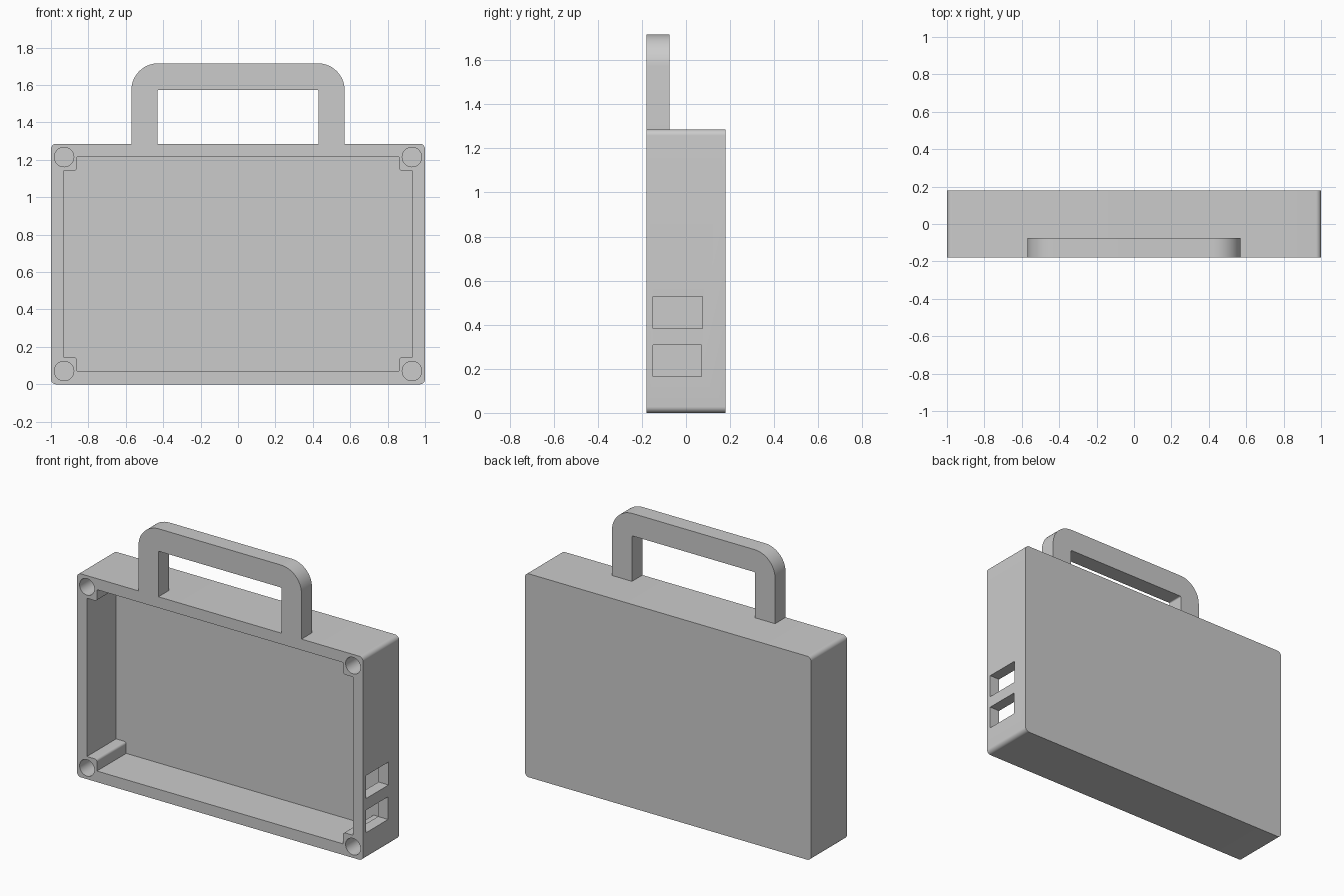
import bpy
import bmesh
from math import cos, pi, radians, sin
from mathutils import Vector

cube = bpy.data.objects.get("Cube")
if cube:
    bpy.data.objects.remove(cube, do_unlink=True)

FRONT, BACK, FLOOR = -0.18, 0.18, 0.112
HEIGHT = 1.286

grey = bpy.data.materials.new("matte_grey")
grey.use_nodes = True
colour = (0.6, 0.6, 0.6, 1)
grey.diffuse_color = colour
grey.node_tree.nodes["Principled BSDF"].inputs["Base Color"].default_value = colour


def rounded(corners, steps=10):
    """Turn right-angled (x, z, radius) corners into a rounded outline."""
    points = []
    for i, (x, z, r) in enumerate(corners):
        here = Vector((x, z))
        if r == 0:
            points.append(here)
            continue
        before = (Vector(corners[i - 1][:2]) - here).normalized() * r
        after = (Vector(corners[(i + 1) % len(corners)][:2]) - here).normalized() * r
        for k in range(steps + 1):
            t = pi / 2 * k / steps
            points.append(here + before * (1 - sin(t)) + after * (1 - cos(t)))
    return points


def circle(x, z, r, sides=40):
    turns = [2 * pi * k / sides for k in range(sides)]
    return [Vector((x + r * cos(t), z + r * sin(t))) for t in turns]


def rectangle(x0, x1, z0, z1, r=0):
    return rounded([(x0, z0, r), (x1, z0, r), (x1, z1, r), (x0, z1, r)])


def extrude(name, outline, y0, y1):
    """Extrude an x-z outline along y."""
    bm = bmesh.new()
    face = bm.faces.new([bm.verts.new((p.x, y0, p.y)) for p in outline])
    geom = bmesh.ops.extrude_face_region(bm, geom=[face])["geom"]
    verts = [g for g in geom if isinstance(g, bmesh.types.BMVert)]
    bmesh.ops.translate(bm, verts=verts, vec=(0, y1 - y0, 0))
    bmesh.ops.recalc_face_normals(bm, faces=bm.faces)
    mesh = bpy.data.meshes.new(name)
    bm.to_mesh(mesh)
    bm.free()
    mesh.materials.append(grey)
    obj = bpy.data.objects.new(name, mesh)
    bpy.context.collection.objects.link(obj)
    return obj


def cut(target, cutter):
    """Subtract the cutter, then remove it."""
    cutter.hide_render = True
    mod = target.modifiers.new("cut", "BOOLEAN")
    mod.operation, mod.solver, mod.object = "DIFFERENCE", "EXACT", cutter
    bpy.context.view_layer.objects.active = target
    bpy.ops.object.modifier_apply(modifier=mod.name)
    bpy.data.objects.remove(cutter, do_unlink=True)


# Case body
body = extrude("case_body", rectangle(-1, 1, 0, HEIGHT, 0.028), FRONT, BACK)

# Open cavity, stepped inward around the four screw posts
right_top = [(0.93, 0.5, 0), (0.86, 0.5, 0.015), (0.86, 0.573, 0)]
top = right_top + [(-x, z, r) for x, z, r in reversed(right_top)]
bottom = [(x, -z, r) for x, z, r in reversed(top)]
cavity = rounded([(x, z + HEIGHT / 2, r) for x, z, r in top + bottom], 6)
cut(body, extrude("cavity_cutter", cavity, FRONT - 0.1, FLOOR))

# Screw holes in the posts
for x in (-0.93, 0.93):
    for z in (0.071, HEIGHT - 0.071):
        cut(body, extrude("hole_cutter", circle(x, z, 0.052), FRONT - 0.1, FLOOR))

# Two port openings through the left wall
for z0, z1, y1 in ((0.166, 0.309, 0.07), (0.382, 0.527, 0.075)):
    cut(body, extrude("port_cutter", rectangle(0.9, 1.1, z0, z1), -0.15, y1))

# Carrying handle, flush with the front rim
handle = extrude("carry_handle", rounded([
    (-0.57, HEIGHT, 0), (-0.57, 1.716, 0.143), (0.57, 1.716, 0.143),
    (0.57, HEIGHT, 0), (0.43, HEIGHT, 0), (0.43, 1.574, 0.008),
    (-0.43, 1.574, 0.008), (-0.43, HEIGHT, 0)], 14), FRONT, -0.075)

# Smooth the rounded corners, keep the edges sharp
bpy.ops.object.select_all(action="DESELECT")
for obj in (body, handle):
    obj.select_set(True)
bpy.context.view_layer.objects.active = body
bpy.ops.object.shade_smooth_by_angle(angle=radians(30))
